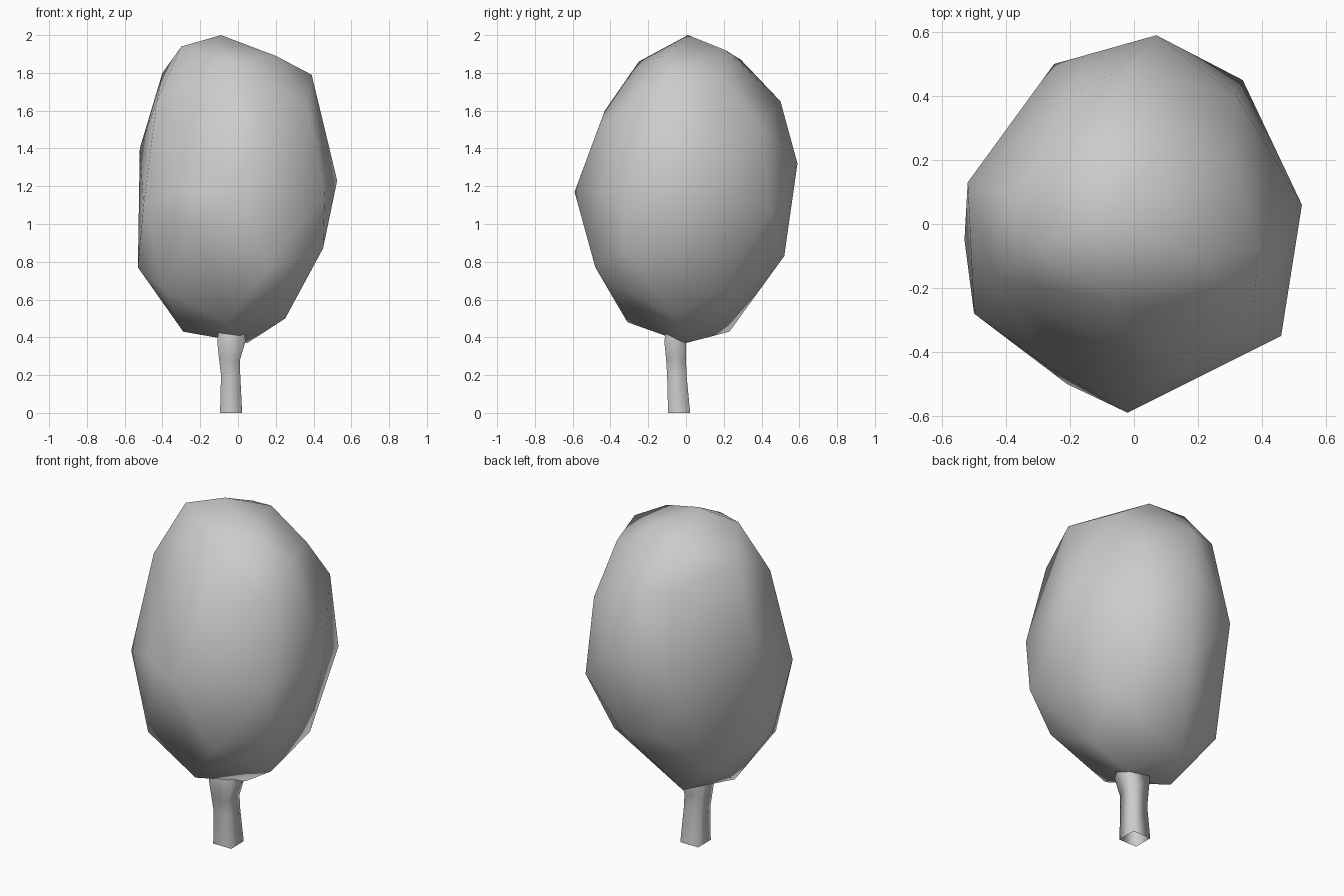
import bpy, bmesh
from mathutils import Vector

cube = bpy.data.objects.get("Cube")
if cube:
    bpy.data.objects.remove(cube, do_unlink=True)

# One plain grey for the whole tree
grey = bpy.data.materials.new("plain_grey")
grey.use_nodes = True
colour = (0.6, 0.6, 0.6, 1)
grey.diffuse_color = colour
grey.node_tree.nodes["Principled BSDF"].inputs["Base Color"].default_value = colour


def add_object(name, bm):
    """Turn a bmesh into a smooth shaded grey object."""
    bmesh.ops.recalc_face_normals(bm, faces=bm.faces[:])
    for face in bm.faces:
        face.smooth = True
    mesh = bpy.data.meshes.new(name)
    bm.to_mesh(mesh)
    bm.free()
    mesh.materials.append(grey)
    obj = bpy.data.objects.new(name, mesh)
    bpy.context.collection.objects.link(obj)


# Crown: a stretched icosphere whose nearest corners are pulled to these bumps
top_bumps = [
    (-.09, .01, 2), (-.3, -.06, 1.94), (.07, .21, 1.92), (.2, -.11, 1.89),
    (-.11, .29, 1.87), (-.05, -.25, 1.86), (-.4, .1, 1.8), (.39, -.08, 1.79),
    (.31, .2, 1.77), (-.2, .41, 1.68), (0, .5, 1.65), (-.43, -.17, 1.65),
    (.37, -.29, 1.63), (0, -.43, 1.6), (.32, .4, 1.51),
]
middle_bumps = [
    (-.52, .13, 1.4), (.07, .59, 1.32), (.525, .06, 1.23), (.46, -.35, 1.17),
    (-.02, -.59, 1.17), (-.25, .5, 1.17), (-.5, -.28, 1.1), (.34, .45, 1.07),
    (-.21, -.5, 1),
]
low_bumps = [
    (.45, -.33, .87), (.05, .52, .83), (-.53, -.05, .77), (.17, -.48, .77),
    (.28, -.36, .67), (.33, .2, .66), (-.39, -.28, .65), (-.36, .25, .61),
    (.25, -.05, .5), (-.06, -.31, .48), (-.29, -.04, .43), (-.14, .23, .43),
    (.05, 0, .37),
]
ball = bmesh.new()
bmesh.ops.create_icosphere(ball, subdivisions=2, radius=1)
centre = Vector((0, 0, 1.18))
free = [Vector((v.co.x * .48, v.co.y * .54, v.co.z * .76)) + centre for v in ball.verts]
ball.free()
corners = []
for bump in map(Vector, top_bumps + middle_bumps + low_bumps):
    free.remove(min(free, key=lambda p: (p - bump).length))
    corners.append(bump)

# Wrap the corners in a clean closed skin
bm = bmesh.new()
for p in corners + free:
    bm.verts.new(p)
bmesh.ops.convex_hull(bm, input=bm.verts[:])
loose = [v for v in bm.verts if not v.link_faces]
bmesh.ops.delete(bm, geom=loose, context="VERTS")
add_object("crown", bm)

# Trunk: open square tube (height, left, right, front, back), flaring into the crown
rings = [
    (0, -.095, .022, -.095, .022),
    (.2, -.09, .012, -.1, .003),
    (.28, -.1, .01, -.105, 0),
    (.38, -.11, .04, -.115, 0),
    (.46, -.1, .03, -.1, 0),
]
bm = bmesh.new()
loops = [[bm.verts.new(c) for c in ((l, f, z), (r, f, z), (r, b, z), (l, b, z))]
         for z, l, r, f, b in rings]
for low, high in zip(loops, loops[1:]):
    for i in range(4):
        j = (i + 1) % 4
        bm.faces.new((low[i], low[j], high[j], high[i]))
add_object("trunk", bm)
